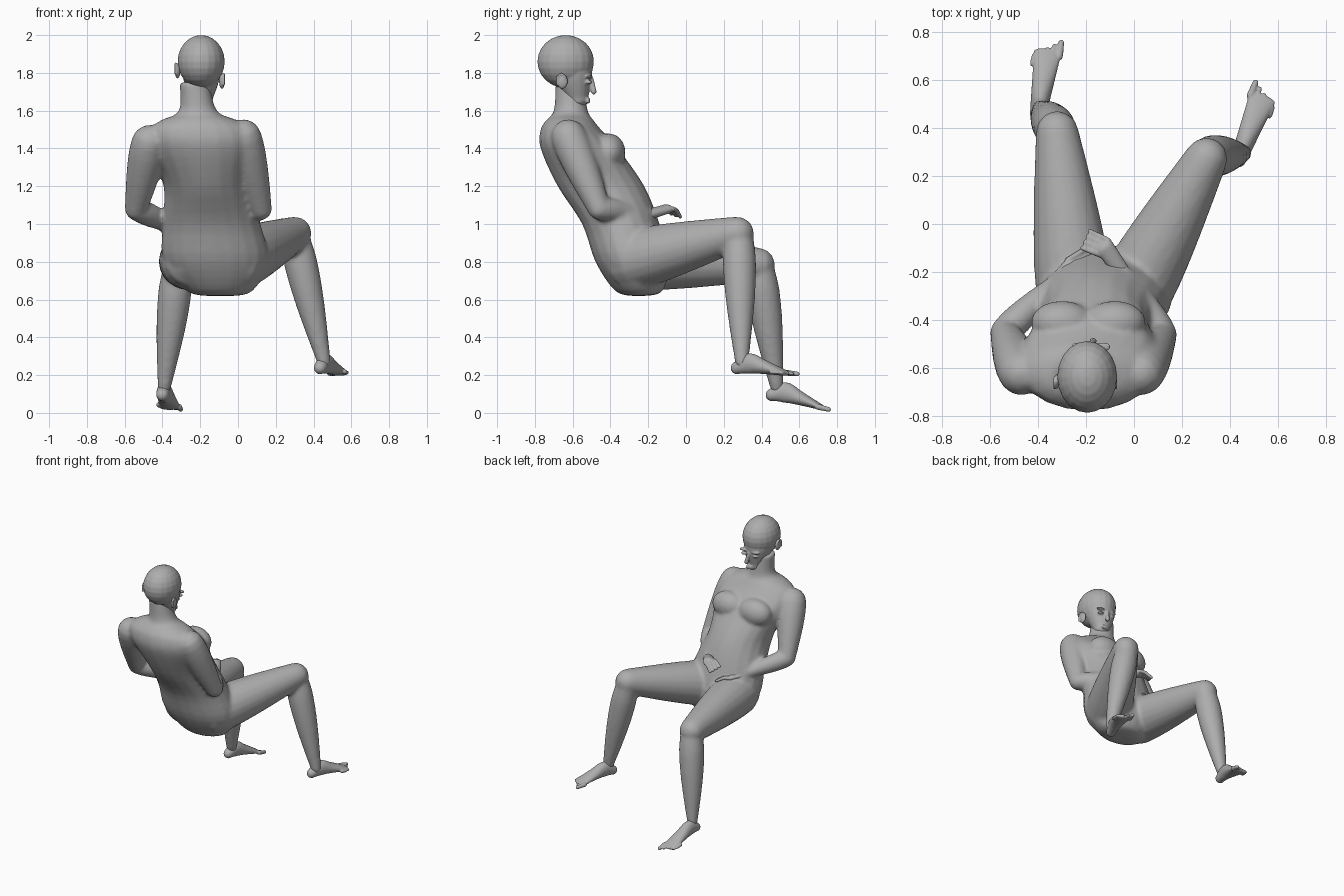
import bpy, bmesh, math
from mathutils import Vector

if "Cube" in bpy.data.objects:
    bpy.data.objects.remove(bpy.data.objects["Cube"])

grey = bpy.data.materials.new("plain_grey")
grey.use_nodes = True
shade = (0.42, 0.42, 0.42, 1)
grey.diffuse_color = shade
grey.node_tree.nodes["Principled BSDF"].inputs["Base Color"].default_value = shade

X, Z = Vector((1, 0, 0)), Vector((0, 0, 1))
SIDES = 20


def spline(rows, steps=4):
    """Smooth the stations with a Catmull-Rom spline."""
    rows = [Vector(row) for row in rows]
    padded = [rows[0]] + rows + [rows[-1]]
    out = []
    for before, start, end, after in zip(padded, padded[1:], padded[2:], padded[3:]):
        for step in range(steps):
            t = step / steps
            bend = 2 * before - 5 * start + 4 * end - after
            cubic = 3 * start - before - 3 * end + after
            out.append(start + ((end - before) * t + bend * t ** 2 + cubic * t ** 3) / 2)
    return out + [rows[-1]]


def loft(bm, rows, side=X, level=False):
    """Skin elliptical rings (x, y, z, half width, half depth) along a path."""
    stations = spline(rows)
    last = len(stations) - 1
    rings = []
    for i, station in enumerate(stations):
        ahead, behind = stations[min(i + 1, last)], stations[max(i - 1, 0)]
        tangent = Z if level else (ahead.xyz - behind.xyz).normalized()
        u = (side - tangent * side.dot(tangent)).normalized()
        v = tangent.cross(u)
        centre, wide, deep = station.xyz, station[3], station[4]
        rings.append((centre, u * wide, v * deep))
        # Rounded ends
        if not level and i in (0, last):
            outward = tangent * min(wide, deep) * (1 if i else -1)
            for angle in (0.5, 1, 1.4):
                shrink = math.cos(angle)
                cap = (centre + outward * math.sin(angle), u * wide * shrink, v * deep * shrink)
                rings.insert(len(rings) if i else 0, cap)
    loops = []
    for centre, u, v in rings:
        angles = [math.tau * j / SIDES for j in range(SIDES)]
        loops.append([bm.verts.new(centre + u * math.cos(a) + v * math.sin(a)) for a in angles])
    for low, high in zip(loops, loops[1:]):
        for j in range(SIDES):
            bm.faces.new((low[j - 1], low[j], high[j], high[j - 1]))
    bm.faces.new(reversed(loops[0]))
    bm.faces.new(loops[-1])


def limb(bm, start, end, thick, thin, muscle=0.0, side=X):
    """A tapered limb whose muscle swells above the middle."""
    start, end = Vector(start), Vector(end)
    rows = []
    for i in range(7):
        t = i / 6
        radius = thick + (thin - thick) * t + muscle * math.sin(math.pi * t ** 0.7)
        rows.append((*start.lerp(end, t), radius, radius))
    loft(bm, rows, side)


def ball(bm, centre, size):
    made = bmesh.ops.create_uvsphere(bm, u_segments=SIDES, v_segments=12, radius=1)
    for vert in made["verts"]:
        vert.co = Vector(c + s * p for c, s, p in zip(centre, size, vert.co))


def finish(name, bm, voxel):
    """Blend overlapping masses into one smooth skin."""
    mesh = bpy.data.meshes.new(name)
    bm.to_mesh(mesh)
    bm.free()
    mesh.materials.append(grey)
    part = bpy.data.objects.new(name, mesh)
    bpy.context.collection.objects.link(part)
    blend = part.modifiers.new("blend", "REMESH")
    blend.mode = "VOXEL"
    blend.voxel_size = voxel
    blend.use_smooth_shade = True
    soften = part.modifiers.new("soften", "SMOOTH")
    soften.iterations = 4


# Torso and neck: height, back, front and half width, leaning sideways as it rises
body = bmesh.new()
slices = [(0.62, -0.3, -0.2, 0.09), (0.65, -0.38, -0.12, 0.18), (0.8, -0.48, -0.09, 0.28),
          (1, -0.55, -0.14, 0.26), (1.2, -0.68, -0.22, 0.23), (1.4, -0.77, -0.36, 0.29),
          (1.5, -0.77, -0.45, 0.27), (1.55, -0.74, -0.49, 0.2), (1.6, -0.7, -0.52, 0.1),
          (1.75, -0.69, -0.54, 0.08)]
loft(body, [(-0.02 - 0.12 * z, (back + front) / 2, z, half, (front - back) / 2)
            for z, back, front, half in slices], level=True)

# Chest
for x in (-0.3, -0.08):
    ball(body, (x, -0.41, 1.38), (0.13, 0.09, 0.1))

# Arms and legs, joint to joint
left_elbow, left_wrist = (0.12, -0.46, 1.08), (-0.05, -0.2, 1.05)
right_elbow, right_wrist = (-0.54, -0.45, 1.08), (-0.32, -0.24, 0.98)
for shoulder, elbow, wrist in (((0.03, -0.62, 1.46), left_elbow, left_wrist),
                               ((-0.47, -0.62, 1.43), right_elbow, right_wrist)):
    limb(body, shoulder, elbow, 0.095, 0.06, muscle=0.01)
    limb(body, elbow, wrist, 0.06, 0.035, muscle=0.01)

for hip, knee, ankle in (((0, -0.28, 0.81), (0.3, 0.27, 0.95), (0.455, 0.295, 0.27)),
                         ((-0.25, -0.26, 0.81), (-0.32, 0.38, 0.785), (-0.39, 0.48, 0.14))):
    limb(body, hip, knee, 0.16, 0.09, muscle=0.01)
    shin_top = Vector(knee) + Vector((0, 0.01, -0.02))
    limb(body, shin_top, ankle, 0.077, 0.036, muscle=0.022)
finish("body", body, 0.013)

# Head: skull, jaw, nose, lips, brows and eyelids
head = bmesh.new()
ball(head, (-0.195, -0.637, 1.86), (0.125, 0.15, 0.14))
limb(head, (-0.195, -0.6, 1.82), (-0.19, -0.575, 1.67), 0.1, 0.06, muscle=0.01)
limb(head, (-0.18, -0.5, 1.77), (-0.17, -0.488, 1.7), 0.01, 0.015)
for z in (1.645, 1.66):
    ball(head, (-0.175, -0.52, z), (0.03, 0.015, 0.007))
for x in (-0.23, -0.13):
    ball(head, (x, -0.512, 1.78), (0.035, 0.02, 0.008))
    ball(head, (x, -0.515, 1.75), (0.02, 0.02, 0.01))
finish("head", head, 0.006)

# Ears with a raised rim
for name, x, z, out in (("right_ear", -0.32, 1.81, -1), ("left_ear", -0.085, 1.755, 1)):
    ear = bmesh.new()
    ball(ear, (x, -0.655, z), (0.015, 0.03, 0.04))
    loft(ear, [(x + out * 0.01, -0.66 + 0.025 * math.sin(a), z + 0.04 * math.cos(a), 0.006, 0.006)
               for a in (1, 0, -1, -2)])
    finish(name, ear, 0.005)


# Hands: palm and curled fingers
def hand(name, wrist, knuckles, tip):
    bm = bmesh.new()
    wrist, knuckles, tip = Vector(wrist), Vector(knuckles), Vector(tip)
    across = (tip - knuckles).cross(Z).normalized()
    loft(bm, [(*wrist, 0.035, 0.028), (*knuckles, 0.04, 0.025)], across)
    for i in range(4):
        start = knuckles + across * (i - 1.5) * 0.022
        end = tip + across * (i - 1.5) * 0.026 - Z * 0.008 * i
        bend = start.lerp(end, 0.5) + Z * 0.014
        limb(bm, start, bend, 0.013, 0.012, side=across)
        limb(bm, bend, end, 0.012, 0.01, side=across)
    finish(name, bm, 0.006)


hand("left_hand", left_wrist, (-0.12, -0.1, 1.08), (-0.2, -0.065, 1.06))
hand("right_hand", right_wrist, (-0.26, -0.18, 0.965), (-0.17, -0.13, 0.945))


# Feet: heel to ball along one shared profile, then five toes
def foot(name, heel, sole, inner):
    bm = bmesh.new()
    heel, sole = Vector(heel), Vector(sole)
    along = (sole - heel).normalized()
    across = along.cross(Z).normalized() * inner
    profile = [(0, 0, 0.034, 0.034), (0.25, 0.03, 0.04, 0.055),
               (0.55, 0.02, 0.047, 0.038), (1, 0, 0.058, 0.015)]
    loft(bm, [(*(heel.lerp(sole, t) + Z * lift), wide, tall) for t, lift, wide, tall in profile],
         across)
    for i in range(5):
        base = sole + across * (0.05 - 0.026 * i) - along * (0.01 + 0.012 * i)
        toe = base + along * (0.06 - 0.006 * i)
        radius = 0.012 if i else 0.016
        limb(bm, base, toe, radius, radius * 0.8, side=across)
    finish(name, bm, 0.005)


foot("left_foot", (0.435, 0.27, 0.238), (0.535, 0.525, 0.211), -1)
foot("right_foot", (-0.4, 0.455, 0.095), (-0.36, 0.715, 0.03), 1)
